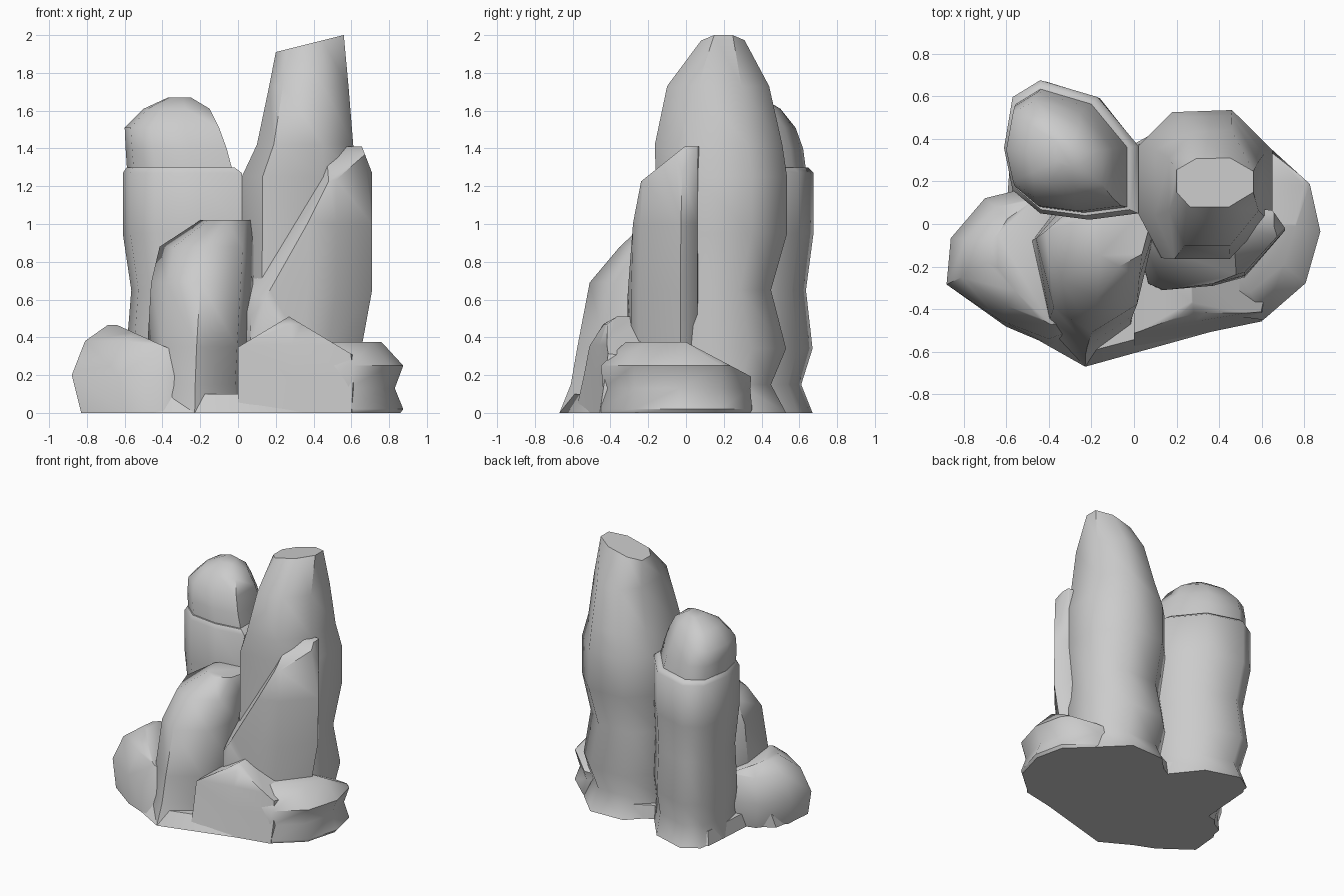
import bpy, bmesh, math
from mathutils import Vector


def rock(name, foot, levels, cuts=(), tilt=0.0, angle=50):
    """Loft a footprint through levels (z, x0, x1, y0, y1), then slice the top
    with planes z = h + a*(x-px) + b*(y-py), given as (h, a, px, b, py).
    tilt lowers the left side of the last level."""
    fx = [p[0] for p in foot]
    fy = [p[1] for p in foot]
    bm = bmesh.new()
    rings = []
    for i, (z, x0, x1, y0, y1) in enumerate(levels):
        ring = []
        for x, y in foot:
            u = (x - min(fx)) / (max(fx) - min(fx))
            v = (y - min(fy)) / (max(fy) - min(fy))
            drop = tilt * (1 - u) if i == len(levels) - 1 else 0
            ring.append(bm.verts.new((x0 + u * (x1 - x0), y0 + v * (y1 - y0), z - drop)))
        rings.append(ring)
    n = len(foot)
    for a, b in zip(rings, rings[1:]):
        for i in range(n):
            j = (i + 1) % n
            bm.faces.new((a[i], a[j], b[j], b[i]))
    bm.faces.new(rings[0])
    bm.faces.new(rings[-1])
    for h, a, px, b, py in cuts:
        bmesh.ops.bisect_plane(bm, geom=bm.verts[:] + bm.edges[:] + bm.faces[:],
                               plane_co=Vector((px, py, h)),
                               plane_no=Vector((-a, -b, 1)).normalized(),
                               clear_outer=True)
        bmesh.ops.holes_fill(bm, edges=[e for e in bm.edges if e.is_boundary], sides=0)
    bmesh.ops.recalc_face_normals(bm, faces=bm.faces[:])
    me = bpy.data.meshes.new(name)
    bm.to_mesh(me)
    bm.free()
    ob = bpy.data.objects.new(name, me)
    bpy.context.collection.objects.link(ob)
    bpy.ops.object.select_all(action='DESELECT')
    ob.select_set(True)
    bpy.context.view_layer.objects.active = ob
    bpy.ops.object.shade_smooth_by_angle(angle=math.radians(angle))
    return ob


# Tall right pillar
rock("tall_pillar",
     [(.02, .37), (.18, .53), (.46, .54), (.65, .35), (.65, .05), (.45, -.16), (.13, -.16), (.02, .05)],
     [(0, .02, .64, -.16, .53), (.15, .02, .62, -.16, .45), (.34, .02, .64, -.16, .53),
      (.65, .02, .62, -.16, .45), (.95, .02, .65, -.16, .535), (1.25, .02, .65, -.16, .535),
      (1.42, .10, .61, -.165, .51), (1.73, .165, .585, -.10, .44), (2.0, .20, .56, .08, .31)],
     tilt=.09)

# Back left pillar and its dome
left_foot = [(-.44, .68), (-.17, .60), (.02, .37), (.02, .05), (-.21, .02),
             (-.44, .05), (-.57, .16), (-.61, .36), (-.57, .60)]
rock("left_pillar", left_foot,
     [(0, -.58, .02, .02, .67), (.15, -.56, .02, .02, .61), (.34, -.59, .02, .02, .67),
      (.65, -.565, .02, .02, .635), (.95, -.61, .02, .02, .675), (1.27, -.61, .02, .02, .675),
      (1.30, -.59, -.02, .04, .645)])
rock("left_pillar_dome", left_foot,
     [(1.25, -.585, -.02, .05, .64), (1.40, -.595, -.06, .06, .62), (1.51, -.60, -.10, .10, .58),
      (1.61, -.50, -.15, .17, .50), (1.67, -.37, -.25, .27, .40)])

# Slanted rock leaning on the tall pillar
rock("slanted_rock",
     [(.02, -.1), (.07, -.28), (.14, -.31), (.37, -.29), (.52, -.25), (.71, -.03), (.65, .06), (.4, .1)],
     [(0, .02, .65, -.31, .1), (.35, .02, .655, -.31, .1), (.65, .02, .71, -.31, .1),
      (1.0, .02, .71, -.30, .1), (1.41, .02, .71, -.27, .1)],
     cuts=[(.6, 1.65, .14, .9, -.31), (1.4, 0, 0, .8, -.02), (1.4, -2.6, .66, 0, 0)])

# Front centre rock
rock("front_rock",
     [(-.49, -.1), (-.38, .05), (0, .05), (.09, -.15), (.02, -.5), (-.21, -.67), (-.4, -.52)],
     [(0, -.49, .05, -.67, .05), (.15, -.485, .05, -.61, .05), (.35, -.48, .06, -.575, .05),
      (.69, -.46, .08, -.51, .05), (.88, -.415, .085, -.35, .05), (1.02, -.2, .07, -.2, .05)])

# Low left rock
rock("low_left_rock",
     [(-.86, -.06), (-.7, .13), (-.5, .18), (-.3, .1), (-.3, -.5), (-.4, -.54), (-.63, -.45), (-.88, -.28)],
     [(0, -.83, -.3, -.57, .14), (.2, -.88, -.3, -.54, .17), (.38, -.81, -.3, -.46, .12),
      (.465, -.69, -.32, -.3, .03)],
     cuts=[(.465, -.45, -.64, 0, 0)])

# Low right rocks
rock("low_front_right_rock",
     [(0, -.2), (0, -.56), (.3, -.5), (.62, -.44), (.66, -.2)],
     [(0, 0, .64, -.585, -.2), (.2, 0, .65, -.54, -.2), (.36, 0, .63, -.51, -.2),
      (.47, 0, .62, -.47, -.2), (.53, 0, .6, -.36, -.2)],
     cuts=[(.36, .6, .02, 0, 0), (.51, -.6, .27, 0, 0)])
rock("low_right_rock",
     [(.3, -.4), (.61, -.44), (.81, -.27), (.88, -.03), (.83, .19), (.65, .35), (.3, .35)],
     [(0, .3, .86, -.45, .34), (.02, .3, .875, -.45, .35), (.13, .3, .83, -.44, .34),
      (.25, .3, .875, -.45, .35), (.375, .3, .76, -.32, .28)],
     cuts=[(.375, 0, 0, -.53, 0)])

# Base slab closing the underside
rock("base_slab",
     [(-.8, -.28), (-.63, -.43), (-.21, -.67), (.61, -.44), (.8, -.27), (.83, 0), (.62, .3),
      (.4, .46), (.18, .46), (.02, .37), (-.17, .56), (-.42, .6), (-.54, .52), (-.57, .1), (-.75, 0)],
     [(0, -.83, .83, -.67, .61), (.1, -.8, .81, -.6, .58)])
